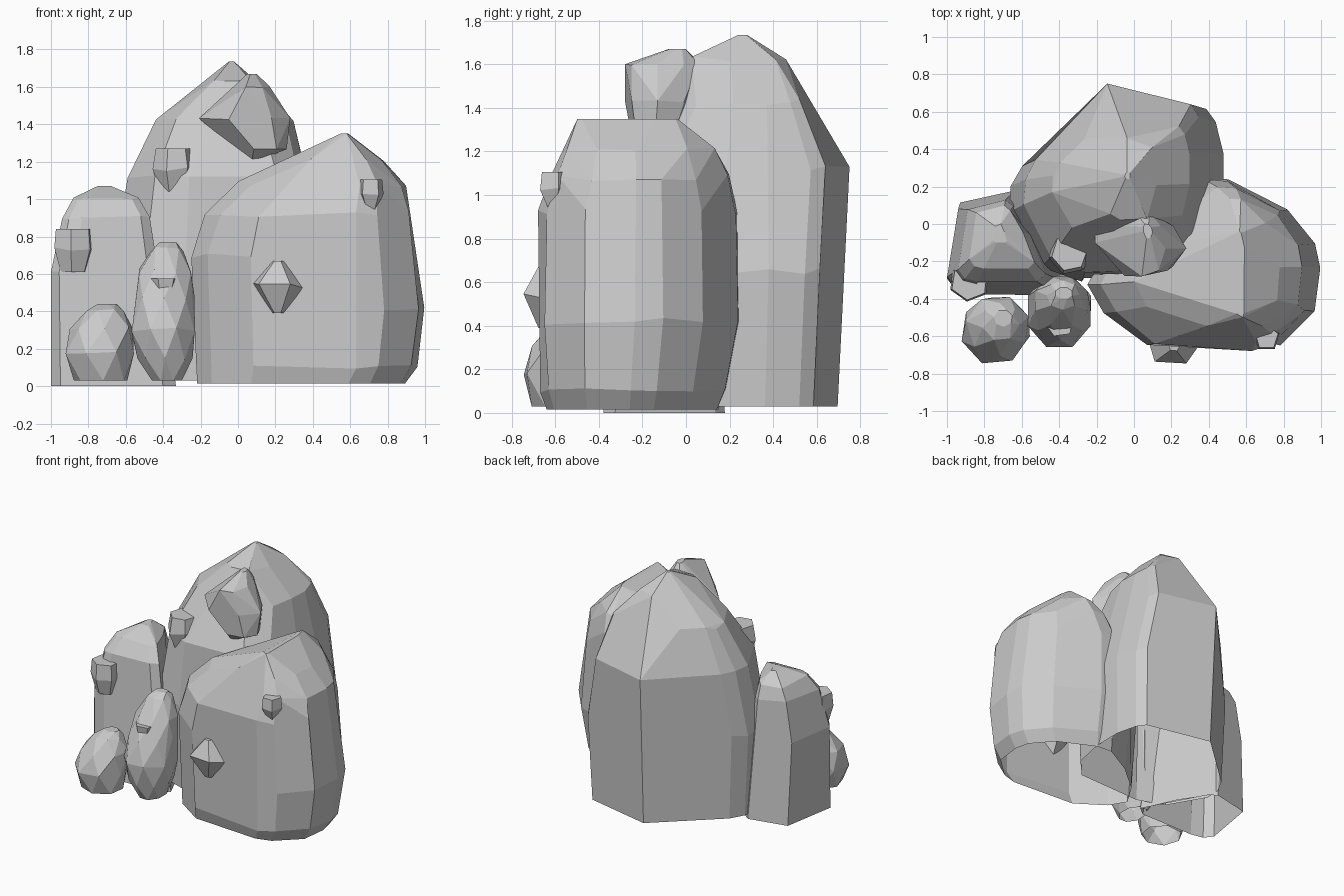
import bpy, bmesh, math, random

if "Cube" in bpy.data.objects:
    bpy.data.objects.remove(bpy.data.objects["Cube"])

random.seed(4)


def rock(name, outline, levels, rough=0.03, stagger=False, open_base=True, flat=9):
    """Convex faceted stone: a plan outline fitted to a box (z, x0, x1, y0, y1) at each level."""
    bm = bmesh.new()
    n = len(outline)
    mids = [((outline[i - 1][0] + outline[i][0]) / 2, (outline[i - 1][1] + outline[i][1]) / 2) for i in range(n)]
    for i, (z, x0, x1, y0, y1) in enumerate(levels):
        pts = mids if stagger and i % 2 else outline
        xs, ys = [p[0] for p in pts], [p[1] for p in pts]
        inner = 0 < i < len(levels) - 1
        for px, py in pts:
            u = (px - min(xs)) / (max(xs) - min(xs))
            v = (py - min(ys)) / (max(ys) - min(ys))
            k = 1 - random.uniform(0, rough)
            x = (x0 + x1) / 2 + (u - 0.5) * (x1 - x0) * k
            y = (y0 + y1) / 2 + (v - 0.5) * (y1 - y0) * k
            dz = random.uniform(-rough, rough) * (levels[-1][0] - levels[0][0]) if inner else 0
            bm.verts.new((x, y, z + dz))
    hull = bmesh.ops.convex_hull(bm, input=bm.verts[:])
    junk = {g for g in hull["geom_interior"] + hull["geom_unused"] if isinstance(g, bmesh.types.BMVert)}
    bmesh.ops.delete(bm, geom=list(junk), context='VERTS')
    bmesh.ops.recalc_face_normals(bm, faces=bm.faces[:])
    if open_base:
        base = levels[0][0] + 1e-4
        under = [f for f in bm.faces if all(v.co.z < base for v in f.verts)]
        bmesh.ops.delete(bm, geom=under, context='FACES')
    bmesh.ops.dissolve_limit(bm, angle_limit=math.radians(flat), verts=bm.verts[:], edges=bm.edges[:])
    me = bpy.data.meshes.new(name)
    bm.to_mesh(me)
    bm.free()
    ob = bpy.data.objects.new(name, me)
    bpy.context.collection.objects.link(ob)
    return ob


def ngon(n, turn=0.0):
    return [(math.cos(turn + math.tau * i / n), math.sin(turn + math.tau * i / n)) for i in range(n)]


# Large boulder on the right
rock("right_boulder",
     [(-.27, -.32), (-.18, -.47), (.06, -.64), (.65, -.68), (.78, -.64), (.97, -.46), (1, -.23),
      (.97, -.1), (.82, .08), (.5, .24), (.36, .25), (.1, .1), (-.15, -.12)],
     [(.015, -.22, .90, -.64, .15), (.10, -.23, .96, -.67, .19), (.42, -.26, 1.0, -.69, .25),
      (.70, -.25, .97, -.69, .255), (.92, -.18, .94, -.68, .24), (1.08, .0, .90, -.63, .20),
      (1.2, .25, .78, -.58, .14), (1.35, .53, .60, -.5, -.04)], 0.012)

# Tall boulder at the back
rock("back_boulder",
     [(-.14, .76), (.39, .64), (.44, .57), (.48, .4), (.48, .15), (.42, -.12), (.28, -.28), (-.28, -.3),
      (-.5, -.22), (-.67, .08), (-.66, .22), (-.6, .33), (-.4, .53)],
     [(.03, -.64, .46, -.29, .70), (.65, -.67, .48, -.31, .735), (1.12, -.59, .38, -.26, .755),
      (1.42, -.44, .30, -.07, .60), (1.62, -.17, .12, .02, .46), (1.735, -.05, -.02, .24, .28)], 0.01)

# Medium boulder on the left
rock("left_boulder",
     [(-.93, .08), (-.64, .14), (-.58, .1), (-.45, -.08), (-.33, -.33), (-.4, -.38), (-.85, -.38),
      (-.95, -.36), (-1, -.3)],
     [(0, -1, -.33, -.38, .18), (.62, -1, -.42, -.36, .14), (.90, -.94, -.47, -.31, .13),
      (1.0, -.88, -.53, -.24, .10), (1.07, -.75, -.68, -.10, .0)], 0.01)

# Upright stone and round stone at the front left
rock("upright_stone", ngon(8, math.pi / 8),
     [(.03, -.46, -.30, -.58, -.35), (.14, -.54, -.24, -.65, -.30), (.30, -.57, -.23, -.66, -.27),
      (.47, -.56, -.23, -.62, -.27), (.62, -.53, -.25, -.54, -.28), (.73, -.47, -.29, -.46, -.30),
      (.77, -.42, -.33, -.40, -.34)], 0.02, True)
rock("round_stone", ngon(7, .3),
     [(.03, -.88, -.59, -.71, -.43), (.18, -.925, -.555, -.745, -.39), (.31, -.90, -.56, -.71, -.39),
      (.41, -.81, -.61, -.62, -.42), (.44, -.75, -.65, -.55, -.46)], 0.02, True)

# Crystal lump near the peak
rock("top_lump",
     [(-.21, 0), (-.15, .07), (.06, .06), (.21, -.01), (.28, -.13), (.18, -.25), (-.05, -.28), (-.21, -.1)],
     [(1.2, .06, .10, -.18, -.05), (1.27, .0, .26, -.25, .0), (1.43, -.21, .28, -.28, .07),
      (1.60, -.02, .17, -.28, .07), (1.67, .05, .10, -.08, .0)], 0.01, open_base=False)

# Small chips stuck to the boulders: centre, half sizes, sides, turn
# and how wide the chip is at its foot, waist and crown
chips = [
    ("left_chip", (-.88, -.31, .725), (.105, .11, .115), 6, .4, (.65, 1, .9)),
    ("middle_chip", (-.345, -.155, 1.155), (.115, .115, .115), 6, .2, (.65, 1, .85)),
    ("front_chip", (.215, -.66, .53), (.14, .09, .14), 5, .2, (.2, 1, .2)),
    ("right_chip", (.71, -.60, 1.025), (.07, .07, .08), 5, .3, (.5, 1, .9)),
    ("tiny_chip", (-.4, -.55, .52), (.07, .05, .055), 5, .5, (.2, .8, 1)),
]
for name, (x, y, z), (a, b, c), sides, turn, widths in chips:
    rock(name, ngon(sides, turn),
         [(z + dz * c, x - a * w, x + a * w, y - b * w, y + b * w) for dz, w in zip((-1, .05, 1), widths)],
         0.05, open_base=False)
